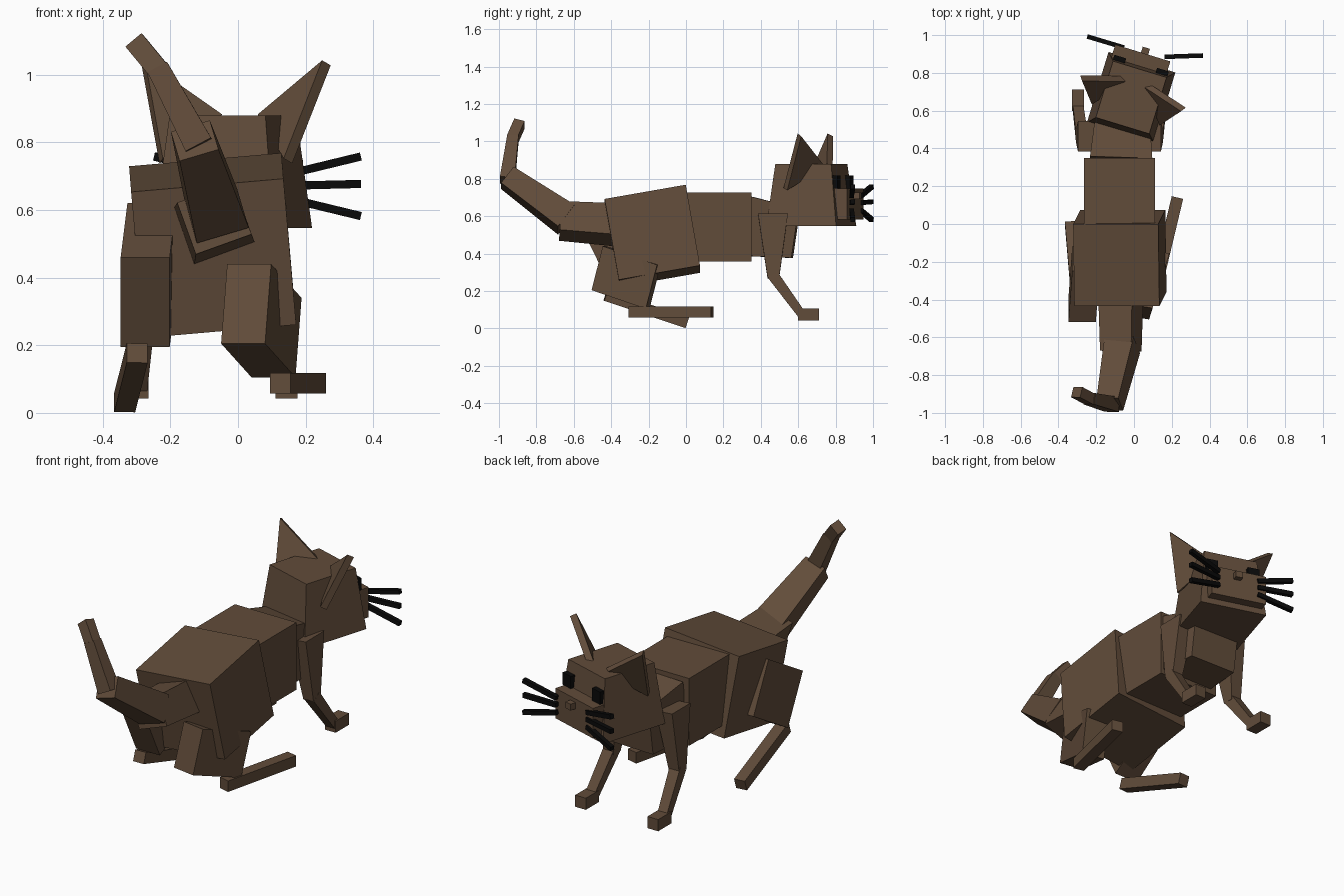
import bpy, bmesh, math
from mathutils import Vector as V, Matrix

if "Cube" in bpy.data.objects:
    bpy.data.objects.remove(bpy.data.objects["Cube"])


def material(name, rgb):
    m = bpy.data.materials.new(name)
    m.diffuse_color = (*rgb, 1)
    m.use_nodes = True
    m.node_tree.nodes["Principled BSDF"].inputs["Base Color"].default_value = m.diffuse_color
    return m


FUR = material("brown fur", (0.12, 0.072, 0.042))
BLACK = material("black", (0.003, 0.003, 0.003))


def finish(name, bm, mat):
    bmesh.ops.recalc_face_normals(bm, faces=bm.faces)
    me = bpy.data.meshes.new(name)
    bm.to_mesh(me)
    bm.free()
    me.materials.append(mat)
    ob = bpy.data.objects.new(name, me)
    bpy.context.collection.objects.link(ob)
    return ob


def block(name, a, b, size_a, size_b=None, side=(1, 0, 0), mat=FUR):
    """Tapered box running from a to b; sizes are (along side, across side)."""
    a, b, s = V(a), V(b), V(side)
    size_b = size_b or size_a
    d = (b - a).normalized()
    s = (s - d * s.dot(d)).normalized()
    t = d.cross(s)
    bm = bmesh.new()
    bmesh.ops.create_cube(bm, size=1)
    for v in bm.verts:
        end, size = (b, size_b) if v.co.z > 0 else (a, size_a)
        v.co = end + s * v.co.x * size[0] + t * v.co.y * size[1]
    return finish(name, bm, mat)


def slab(name, corner, u, v, w):
    """Box from one corner and three edge vectors."""
    bm = bmesh.new()
    bmesh.ops.create_cube(bm, size=1)
    for p in bm.verts:
        c = p.co + V((0.5, 0.5, 0.5))
        p.co = V(corner) + V(u) * c.x + V(v) * c.y + V(w) * c.z
    return finish(name, bm, FUR)


def plate(name, pts, thick):
    """Triangular plate centred on the given points."""
    pts = [V(p) for p in pts]
    n = (pts[1] - pts[0]).cross(pts[2] - pts[0]).normalized() * thick / 2
    bm = bmesh.new()
    lo = [bm.verts.new(p - n) for p in pts]
    hi = [bm.verts.new(p + n) for p in pts]
    bm.faces.new(lo)
    bm.faces.new(hi)
    for i in range(3):
        j = (i + 1) % 3
        bm.faces.new((lo[i], lo[j], hi[j], hi[i]))
    return finish(name, bm, FUR)


# Body
block("hips", (-0.072, -0.397, 0.457), (-0.078, 0.037, 0.533),
      (0.452, 0.44), side=(0.996, 0, 0.087))
block("chest", (-0.077, -0.02, 0.542), (-0.077, 0.35, 0.542), (0.374, 0.37))
block("neck", (-0.068, 0.33, 0.546), (-0.06, 0.587, 0.508), (0.33, 0.32), (0.28, 0.265))

# Tail, four tapering pieces
TAIL = [
    ((-0.07, -0.38, 0.555), (-0.07, -0.672, 0.575), 0.19, 0.175, (0.94, 0, 0.34)),
    ((-0.062, -0.64, 0.582), (-0.128, -0.955, 0.805), 0.16, 0.12, (0.94, 0, 0.28)),
    ((-0.115, -0.955, 0.79), (-0.237, -0.925, 1.02), 0.085, 0.065, (0.77, 0, 0.5)),
    ((-0.232, -0.928, 1.01), (-0.303, -0.89, 1.096), 0.062, 0.062, (0.72, 0, 0.66)),
]
for i, (a, b, wa, wb, side) in enumerate(TAIL):
    block(f"tail_{i + 1}", a, b, (wa, wa * 0.93), (wb, wb * 0.93), side)

# Front legs, mirrored about the chest centre
for label, k in (("left", -1), ("right", 1)):
    def at(off, y, z):
        return (-0.077 + k * off, y, z)
    block(f"{label}_front_upper_leg", at(0.17, 0.465, 0.61), at(0.2, 0.467, 0.27),
          (0.1, 0.16), (0.062, 0.062))
    block(f"{label}_front_lower_leg", at(0.2, 0.465, 0.285), at(0.22, 0.622, 0.07),
          (0.062, 0.06), (0.055, 0.045))
    block(f"{label}_front_paw", at(0.22, 0.598, 0.075), at(0.22, 0.712, 0.075),
          (0.065, 0.064))

# Hind legs in mid stride
slab("right_thigh", (-0.05, -0.485, 0.205), (0.13, -0.02, 0), (0.018, 0.06, 0.235),
     (0.09, 0.29, -0.1))
block("right_hind_foot", (0.125, -0.3, 0.088), (0.23, 0.14, 0.088), (0.062, 0.06))
slab("left_thigh", (-0.347, -0.52, 0.46), (0.145, 0, 0), (0, 0.13, -0.265),
     (0.02, 0.27, 0.16))
block("left_hind_foot", (-0.298, -0.43, 0.177), (-0.335, 0.005, 0.031), (0.062, 0.06))

# Head, turned to one side
HEAD = Matrix.Translation((-0.015, 0.67, 0)) @ Matrix.Rotation(math.radians(-17), 4, 'Z')
RIGHT = HEAD.to_3x3() @ V((1, 0, 0))


def h(*p):
    return HEAD @ V(p)


block("head", h(0, 0, 0.547), h(0, 0, 0.88), (0.37, 0.39), (0.296, 0.312), RIGHT)
block("muzzle", h(-0.01, 0.1, 0.665), h(-0.01, 0.243, 0.665), (0.305, 0.165), side=RIGHT)
block("nose", h(0, 0.23, 0.71), h(0, 0.275, 0.71), (0.04, 0.035), side=RIGHT)
for label, k in (("left", -1), ("right", 1)):
    plate(f"{label}_ear", [h(k * 0.283, 0.02, 1.035), h(k * 0.064, 0.084, 0.875),
                           h(k * 0.196, -0.085, 0.745)], 0.035)
    block(f"{label}_eye", h(k * 0.118, 0.14, 0.783), h(k * 0.118, 0.19, 0.783),
          (0.065, 0.068), side=RIGHT, mat=BLACK)

# Whiskers
WHISKERS = {"left": ((-0.055, 0.935), (-0.245, 0.992)),
            "right": ((0.165, 0.885), (0.363, 0.892))}
for label, (root, tip) in WHISKERS.items():
    for i, (z0, z1) in enumerate(((0.71, 0.758), (0.672, 0.677), (0.63, 0.582))):
        block(f"{label}_whisker_{i + 1}", (*root, z0), (*tip, z1),
              (0.024, 0.024), side=(0, 0, 1), mat=BLACK)
